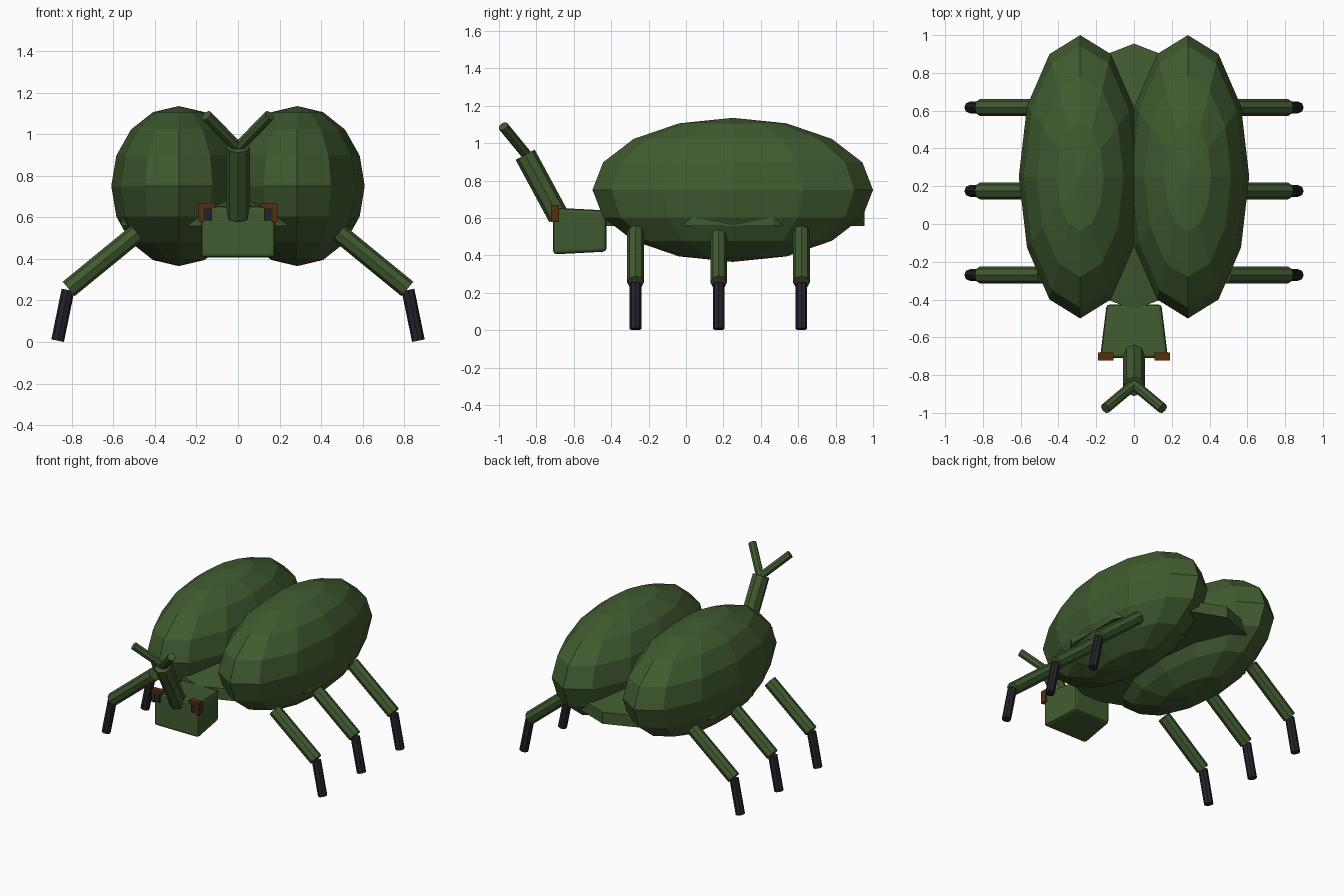
import bpy, bmesh, math
from mathutils import Vector

if "Cube" in bpy.data.objects:
    bpy.data.objects.remove(bpy.data.objects["Cube"])


def material(name, rgb):
    m = bpy.data.materials.new(name)
    m.diffuse_color = (*rgb, 1)
    m.use_nodes = True
    m.node_tree.nodes["Principled BSDF"].inputs["Base Color"].default_value = m.diffuse_color
    return m


GREEN = material("moss green", (0.052, 0.105, 0.029))
DARK = material("dark grey violet", (0.018, 0.016, 0.024))
BROWN = material("rust brown", (0.095, 0.027, 0.004))


def finish(name, bm, mat):
    bmesh.ops.recalc_face_normals(bm, faces=bm.faces)
    me = bpy.data.meshes.new(name)
    bm.to_mesh(me)
    bm.free()
    me.materials.append(mat)
    ob = bpy.data.objects.new(name, me)
    bpy.context.collection.objects.link(ob)
    return ob


def rod(name, a, b, r, mat, sides=8):
    a, b = Vector(a), Vector(b)
    bm = bmesh.new()
    bmesh.ops.create_cone(bm, cap_ends=True, segments=sides, radius1=r,
                          radius2=r, depth=(b - a).length)
    q = (b - a).to_track_quat('Z', 'Y')
    for v in bm.verts:
        v.co = q @ v.co + (a + b) / 2
    return finish(name, bm, mat)


def box(name, lo, hi, mat):
    lo, hi = Vector(lo), Vector(hi)
    bm = bmesh.new()
    bmesh.ops.create_cube(bm, size=1)
    for v in bm.verts:
        v.co = (lo + hi) / 2 + v.co * (hi - lo)
    return finish(name, bm, mat)


# Wing shells: faceted ellipsoids
for side in (-1, 1):
    bm = bmesh.new()
    bmesh.ops.create_uvsphere(bm, u_segments=12, v_segments=8, radius=1)
    for v in bm.verts:
        v.co = Vector((v.co.x * 0.325 + side * 0.285,
                       v.co.y * 0.75 + 0.25, v.co.z * 0.385 + 0.75))
    finish("wing_shell", bm, GREEN)

# Body: ten-sided slab with a shallow peaked top
bm = bmesh.new()
rings = []
for scale, z in ((1, 0.557), (1, 0.64), (0.5, 0.70)):
    rings.append([bm.verts.new((0.59 * scale * math.cos(t), 0.25 + 0.705 * scale * math.sin(t), z))
                  for t in (math.radians(90 + 36 * i) for i in range(10))])
for low, high in zip(rings, rings[1:]):
    for i in range(10):
        j = (i + 1) % 10
        bm.faces.new((low[i], low[j], high[j], high[i]))
bm.faces.new(rings[0])
bm.faces.new(rings[-1])
finish("body", bm, GREEN)

# Head: block widening to the front, softened edges
head = box("head", (-0.5, -0.71, -0.5), (0.5, -0.425, 0.5), GREEN)
for v in head.data.vertices:
    front = v.co.y < -0.6
    v.co.x *= 0.36 if front else 0.29
    v.co.z = 0.53 + v.co.z * (0.25 if front else 0.22)
bev = head.modifiers.new("soft_edges", 'BEVEL')
bev.width = 0.018
bev.segments = 2

# Eyes: dark block with a brown brow and outer rim
for s in (-1, 1):
    def span(x1, x2):
        return min(s * x1, s * x2), max(s * x1, s * x2)
    a, b = span(0.108, 0.19)
    box("eye_brow", (a, -0.722, 0.645), (b, -0.68, 0.668), BROWN)
    a, b = span(0.167, 0.19)
    box("eye_outer_rim", (a, -0.722, 0.577), (b, -0.68, 0.645), BROWN)
    a, b = span(0.125, 0.167)
    box("eye", (a, -0.718, 0.585), (b, -0.68, 0.645), DARK)

# Forked horn
rod("horn", (0, -0.68, 0.605), (0, -0.86, 0.938), 0.058, GREEN)
for s in (-1, 1):
    rod("horn_prong", (0, -0.85, 0.935), (s * 0.152, -0.977, 1.09), 0.028, GREEN)

# Three pairs of legs
for s in (-1, 1):
    for y in (-0.27, 0.175, 0.617):
        rod("upper_leg", (s * 0.485, y, 0.525), (s * 0.815, y, 0.255), 0.045, GREEN)
        rod("lower_leg", (s * 0.818, y, 0.25), (s * 0.868, y, 0.006), 0.031, DARK)
